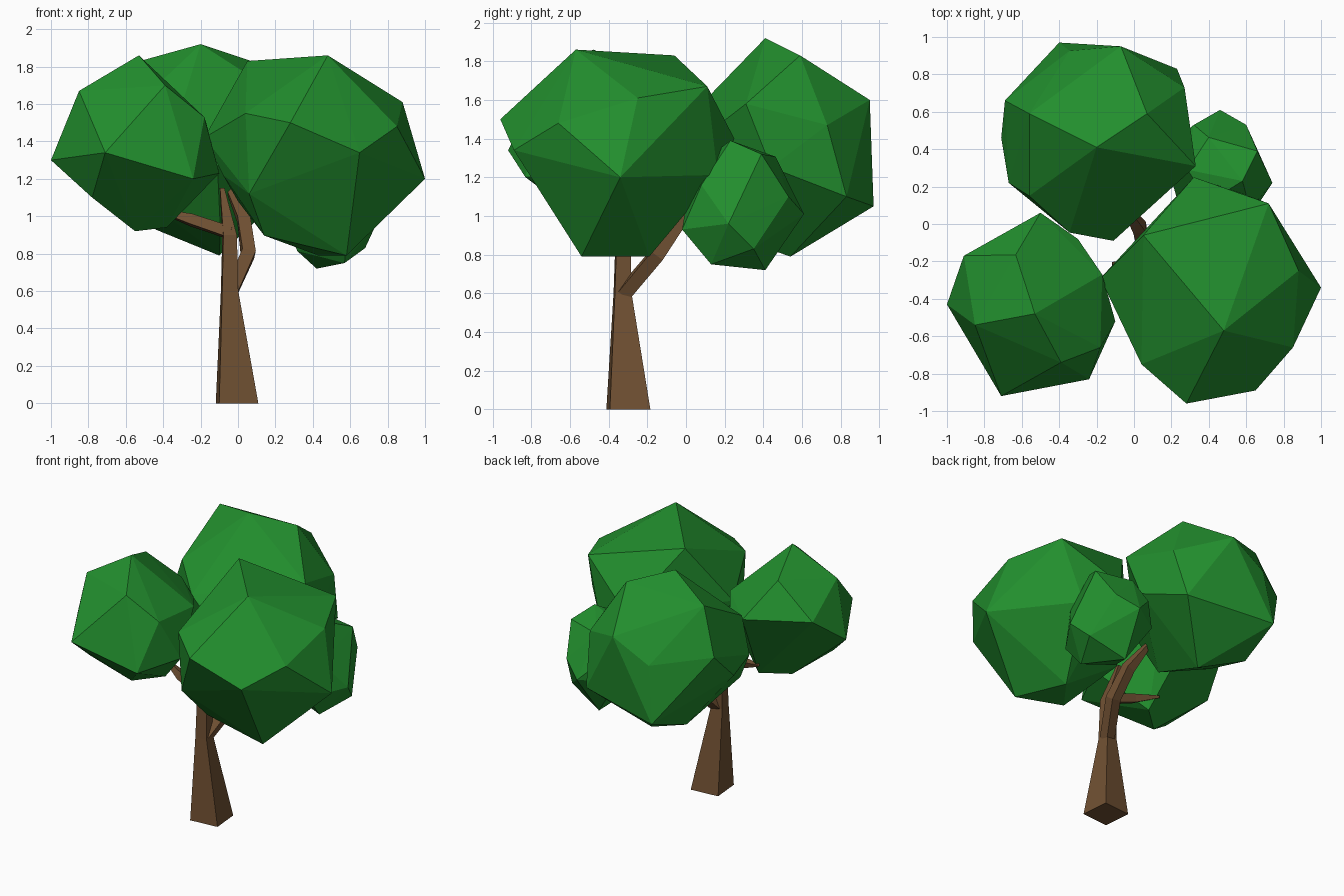
import bpy, bmesh
from math import cos, sin, radians, pi
from mathutils import Vector


def material(name, rgb):
    m = bpy.data.materials.new(name)
    m.diffuse_color = (*rgb, 1)
    return m


LEAF = material("leaf_green", (0.016, 0.275, 0.027))
BARK = material("bark_brown", (0.16, 0.08, 0.032))


def finish(name, bm, mat):
    bmesh.ops.recalc_face_normals(bm, faces=bm.faces)
    me = bpy.data.meshes.new(name)
    bm.to_mesh(me)
    bm.free()
    me.materials.append(mat)
    ob = bpy.data.objects.new(name, me)
    bpy.context.collection.objects.link(ob)


def leaf_clump(name, centre, radii, corners, gap=31):
    """Faceted clump: chosen corners, with dodecahedron points filling the gaps."""
    c, r = Vector(centre), Vector(radii)
    corners = [Vector(p) for p in corners]
    ico = bmesh.new()
    bmesh.ops.create_icosphere(ico, subdivisions=1, radius=1)
    fill = [f.calc_center_median().normalized() for f in ico.faces]
    ico.free()
    points = list(corners)
    for d in fill:
        if all(d.angle(p - c) > radians(gap) for p in corners):
            points.append(c + d * r)
    bm = bmesh.new()
    for p in points:
        bm.verts.new(p)
    hull = bmesh.ops.convex_hull(bm, input=bm.verts[:])
    loose = {v for v in hull["geom_interior"] + hull["geom_unused"]
             if isinstance(v, bmesh.types.BMVert)}
    bmesh.ops.delete(bm, geom=list(loose), context='VERTS')
    finish(name, bm, LEAF)


def limb(name, path, turn=5):
    """Four-sided tapering limb through (x, y, z, half width) stations."""
    bm = bmesh.new()
    pts = [Vector(p[:3]) for p in path]
    rings = []
    for i, p in enumerate(pts):
        t = (pts[min(i + 1, len(pts) - 1)] - pts[max(i - 1, 0)]).normalized()
        if t.z > 0.9:
            t = Vector((0, 0, 1))
        q = Vector((0, 0, 1)).rotation_difference(t)
        ring = []
        for k in range(4):
            a = radians(turn) + pi / 4 + k * pi / 2
            ring.append(bm.verts.new(p + q @ Vector((cos(a), sin(a), 0)) * path[i][3] * 2 ** 0.5))
        rings.append(ring)
    for a, b in zip(rings, rings[1:]):
        for k in range(4):
            bm.faces.new((a[k], a[(k + 1) % 4], b[(k + 1) % 4], b[k]))
    bm.faces.new(rings[0])
    bm.faces.new(rings[-1])
    finish(name, bm, BARK)


# Trunk and its branches
limb("trunk", [(-0.005, -0.298, 0, 0.105), (-0.045, -0.328, 0.6, 0.043),
               (-0.045, -0.325, 0.9, 0.036), (-0.085, -0.26, 1.15, 0.012)])
limb("back_branch", [(-0.035, -0.32, 0.6, 0.035), (0.055, -0.15, 0.8, 0.036),
                     (0.03, -0.02, 0.99, 0.034), (-0.05, 0.1, 1.15, 0.015)])
limb("left_branch", [(-0.04, -0.325, 0.91, 0.03), (-0.25, -0.3, 0.98, 0.028),
                     (-0.42, -0.24, 1.03, 0.008)])

# Four leaf clumps
leaf_clump("right_leaves", (0.41, -0.36, 1.31), (0.55, 0.56, 0.52), [
    (0.48, -0.57, 1.86), (0.28, -0.96, 1.5), (1.0, -0.34, 1.2), (0.05, -0.06, 1.83),
    (0.88, -0.25, 1.61), (0.65, -0.89, 1.34), (0.58, -0.54, 0.79), (0.06, -0.74, 1.12),
    (-0.18, -0.29, 1.42), (0.72, 0.11, 1.67), (0.32, 0.25, 1.4), (0.43, -0.19, 0.79),
    (0.04, -0.75, 1.55), (-0.08, -0.4, 1.22), (0.0, -0.18, 1.08), (0.85, -0.66, 1.48)])
leaf_clump("left_leaves", (-0.55, -0.43, 1.38), (0.44, 0.46, 0.45), [
    (-0.71, -0.92, 1.34), (-0.24, -0.83, 1.2), (-1.0, -0.43, 1.3), (-0.53, -0.48, 1.86),
    (-0.85, -0.54, 1.67), (-0.39, -0.74, 1.7), (-0.1, -0.52, 1.23), (-0.5, 0.06, 1.5),
    (-0.91, -0.17, 1.5), (-0.55, -0.45, 0.92), (-0.18, -0.66, 1.53), (-0.38, -0.3, 0.94),
    (-0.78, -0.6, 1.1), (-0.3, -0.08, 1.45), (-0.17, -0.27, 1.5)], 40)
leaf_clump("back_leaves", (-0.19, 0.44, 1.35), (0.51, 0.52, 0.53), [
    (-0.2, 0.41, 1.92), (0.07, 0.59, 1.83), (0.33, 0.31, 1.58), (0.27, 0.73, 1.47),
    (0.23, 0.83, 1.1), (-0.07, 0.95, 1.6), (-0.4, 0.97, 1.05), (-0.11, -0.09, 1.27),
    (-0.67, 0.22, 1.35), (-0.1, 0.54, 0.79), (-0.56, 0.59, 1.82), (-0.12, 0.17, 1.59),
    (-0.56, 0.15, 1.58), (-0.71, 0.46, 1.3), (-0.69, 0.66, 1.5), (-0.54, 0.14, 1.12)])
leaf_clump("small_leaves", (0.45, 0.29, 1.06), (0.27, 0.3, 0.31), [
    (0.74, 0.22, 0.96), (0.58, 0.23, 1.39), (0.66, 0.39, 1.32), (0.46, 0.61, 1.01),
    (0.57, 0.13, 0.75), (0.42, 0.41, 0.72), (0.68, 0.35, 0.83), (0.6, 0.53, 1.1),
    (0.58, -0.02, 0.93), (0.62, 0.08, 1.16), (0.32, 0.53, 1.15)])
